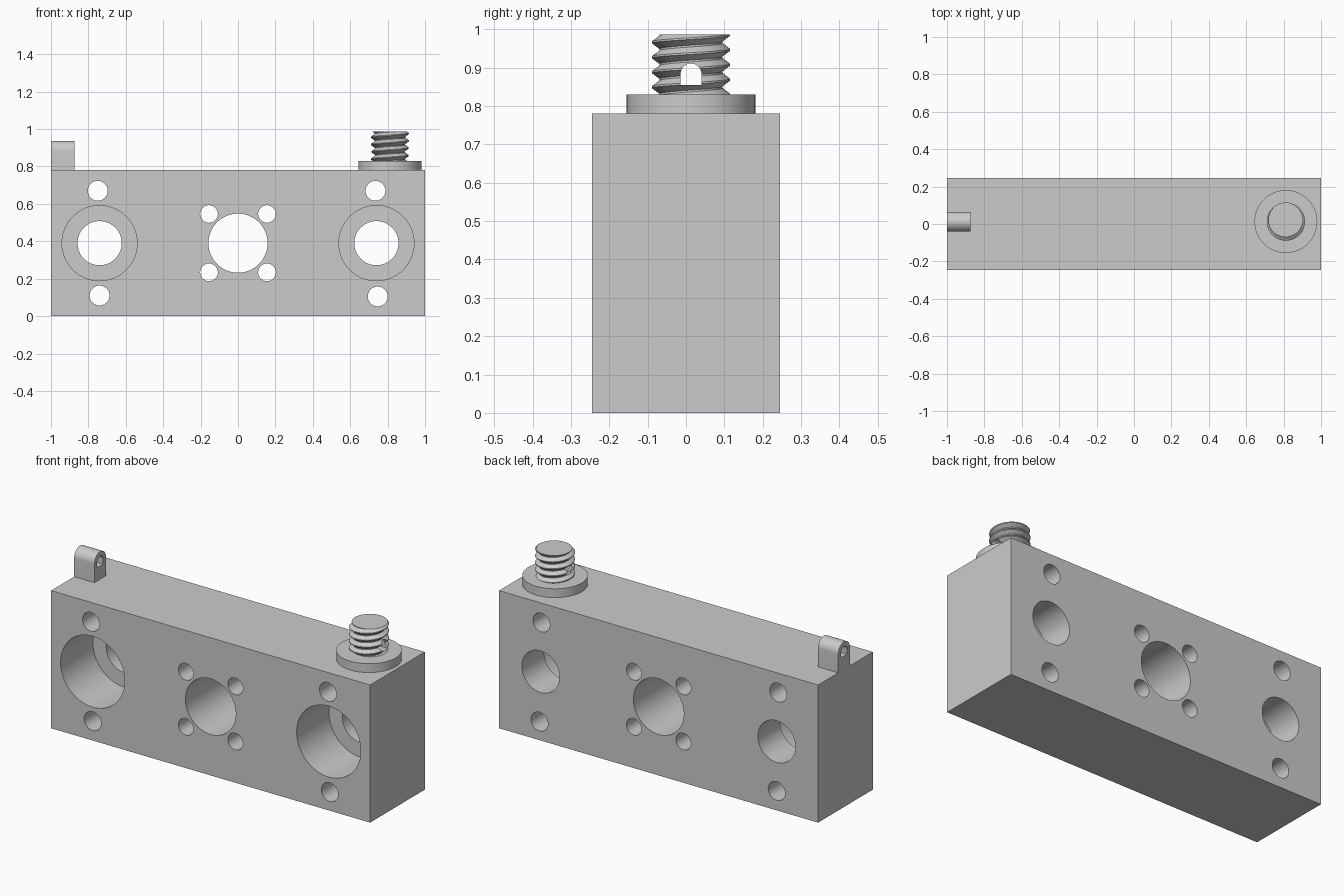
import bpy
import bmesh
from math import sin, cos, pi, radians
from mathutils import Matrix, Vector

if "Cube" in bpy.data.objects:
    bpy.data.objects.remove(bpy.data.objects["Cube"], do_unlink=True)

GREY = (0.6, 0.6, 0.6, 1.0)
metal = bpy.data.materials.new("grey metal")
metal.use_nodes = True
metal.diffuse_color = GREY
metal.node_tree.nodes["Principled BSDF"].inputs["Base Color"].default_value = GREY

LENGTH, DEPTH, HEIGHT = 2.0, 0.49, 0.78
FRONT, BACK = -DEPTH / 2, DEPTH / 2
MID_Z = 0.39
PIN_Y = 0.013
SCREW_X = 0.812


def make_object(name, bm):
    bmesh.ops.recalc_face_normals(bm, faces=bm.faces)
    mesh = bpy.data.meshes.new(name)
    bm.to_mesh(mesh)
    bm.free()
    mesh.materials.append(metal)
    obj = bpy.data.objects.new(name, mesh)
    bpy.context.collection.objects.link(obj)
    return obj


def lathe(bm, profile, matrix, segments=64):
    """Revolve (radius, height) points into a closed solid about local z."""
    rings = [[bm.verts.new(matrix @ Vector((r * cos(2 * pi * i / segments),
                                            r * sin(2 * pi * i / segments), h)))
              for i in range(segments)] for r, h in profile]
    for a, b in zip(rings, rings[1:]):
        for i in range(segments):
            j = (i + 1) % segments
            bm.faces.new((a[i], a[j], b[j], b[i]))
    bm.faces.new(rings[0])
    bm.faces.new(rings[-1])


def arch(bm, x0, x1, half, bottom, centre):
    """Round-topped prism running along x."""
    outline = [(half, bottom)]
    outline += [(half * cos(pi * i / 24), centre + half * sin(pi * i / 24))
                for i in range(25)]
    outline += [(-half, bottom)]
    ends = [[bm.verts.new((x, PIN_Y + y, z)) for y, z in outline] for x in (x0, x1)]
    bm.faces.new(ends[0])
    bm.faces.new(ends[1])
    for i in range(len(outline)):
        j = (i + 1) % len(outline)
        bm.faces.new((ends[0][i], ends[0][j], ends[1][j], ends[1][i]))


def cut(obj, cutter):
    """Subtract the cutter and bake the result."""
    mod = obj.modifiers.new("cut", 'BOOLEAN')
    mod.operation = 'DIFFERENCE'
    mod.solver = 'EXACT'
    mod.object = cutter
    graph = bpy.context.evaluated_depsgraph_get()
    baked = bpy.data.meshes.new_from_object(obj.evaluated_get(graph))
    obj.modifiers.clear()
    obj.data = baked


def smooth(obj, angle=30):
    for poly in obj.data.polygons:
        poly.use_smooth = True
    obj.data.set_sharp_from_angle(angle=radians(angle))


# Main block
bm = bmesh.new()
bmesh.ops.create_cube(bm, size=1, matrix=Matrix.Translation((0, 0, HEIGHT / 2))
                      @ Matrix.Diagonal((LENGTH, DEPTH, HEIGHT, 1)))
block = make_object("block", bm)

# Bores: counterbored at both sides, plain in the middle
bm = bmesh.new()
to_y = Matrix.Rotation(-pi / 2, 4, 'X')
START, STOP = FRONT - 0.1, BACK + 0.1


def bore(x, z, profile):
    lathe(bm, profile, Matrix.Translation((x, 0, z)) @ to_y)


STEP = FRONT + 0.29
for side in (-1, 1):
    bore(side * 0.74, MID_Z, [(0.201, START), (0.201, STEP), (0.118, STEP), (0.118, STOP)])
holes = [(0, MID_Z, 0.158)]
holes += [(sx * 0.155, MID_Z + sz * 0.156, 0.047) for sx in (-1, 1) for sz in (-1, 1)]
holes += [(-0.75, 0.67, 0.053), (-0.74, 0.11, 0.053),
          (0.735, 0.67, 0.053), (0.747, 0.105, 0.053)]
for x, z, r in holes:
    bore(x, z, [(r, START), (r, STOP)])
bores = make_object("bore_cutter", bm)
cut(block, bores)
smooth(block)

# Flange under the screw
bm = bmesh.new()
lathe(bm, [(0.168, HEIGHT), (0.168, 0.83)], Matrix.Translation((SCREW_X, PIN_Y, 0)))
flange = make_object("screw_flange", bm)
smooth(flange)

# Threaded screw: helical rows clamped between its flat ends
Z0, Z1, PITCH, CREST = 0.83, 0.987, 0.039, 0.859
MAJOR, MINOR, SEG = 0.102, 0.082, 64


def thread_radius(z, theta):
    phase = ((z - CREST) / PITCH - theta / (2 * pi)) % 1
    away = min(phase, 1 - phase) * 2
    t = min(max((away - 0.12) / 0.76, 0), 1)
    return MAJOR + (MINOR - MAJOR) * t


bm = bmesh.new()
rows = []
for turn in range(-3, 6):
    for part in (-0.06, 0.06, 0.44, 0.56):
        row = []
        for i in range(SEG + 1):
            theta = 2 * pi * i / SEG
            z = CREST + PITCH * (turn + part + i / SEG)
            z = min(max(z, Z0), Z1)
            r = thread_radius(z, theta)
            row.append(bm.verts.new((SCREW_X + r * cos(theta), PIN_Y + r * sin(theta), z)))
        rows.append(row)
for a, b in zip(rows, rows[1:]):
    for i in range(SEG):
        if max(b[i].co.z, b[i + 1].co.z) > Z0 and min(a[i].co.z, a[i + 1].co.z) < Z1:
            bm.faces.new((a[i], a[i + 1], b[i + 1], b[i]))
bmesh.ops.delete(bm, geom=[v for v in bm.verts if not v.link_faces], context='VERTS')
bmesh.ops.remove_doubles(bm, verts=bm.verts, dist=0.00005)
bmesh.ops.holes_fill(bm, edges=[e for e in bm.edges if e.is_boundary], sides=0)
screw = make_object("threaded_screw", bm)

# Lug at the opposite end
bm = bmesh.new()
arch(bm, -1.0, -0.873, 0.052, HEIGHT, 0.885)
lug = make_object("lug", bm)

# Arched slot through both the screw and the lug
bm = bmesh.new()
arch(bm, -1.2, 1.2, 0.027, 0.855, 0.884)
slot = make_object("slot_cutter", bm)
for part in (screw, lug):
    cut(part, slot)
    smooth(part)

for cutter in (bores, slot):
    bpy.data.objects.remove(cutter, do_unlink=True)
